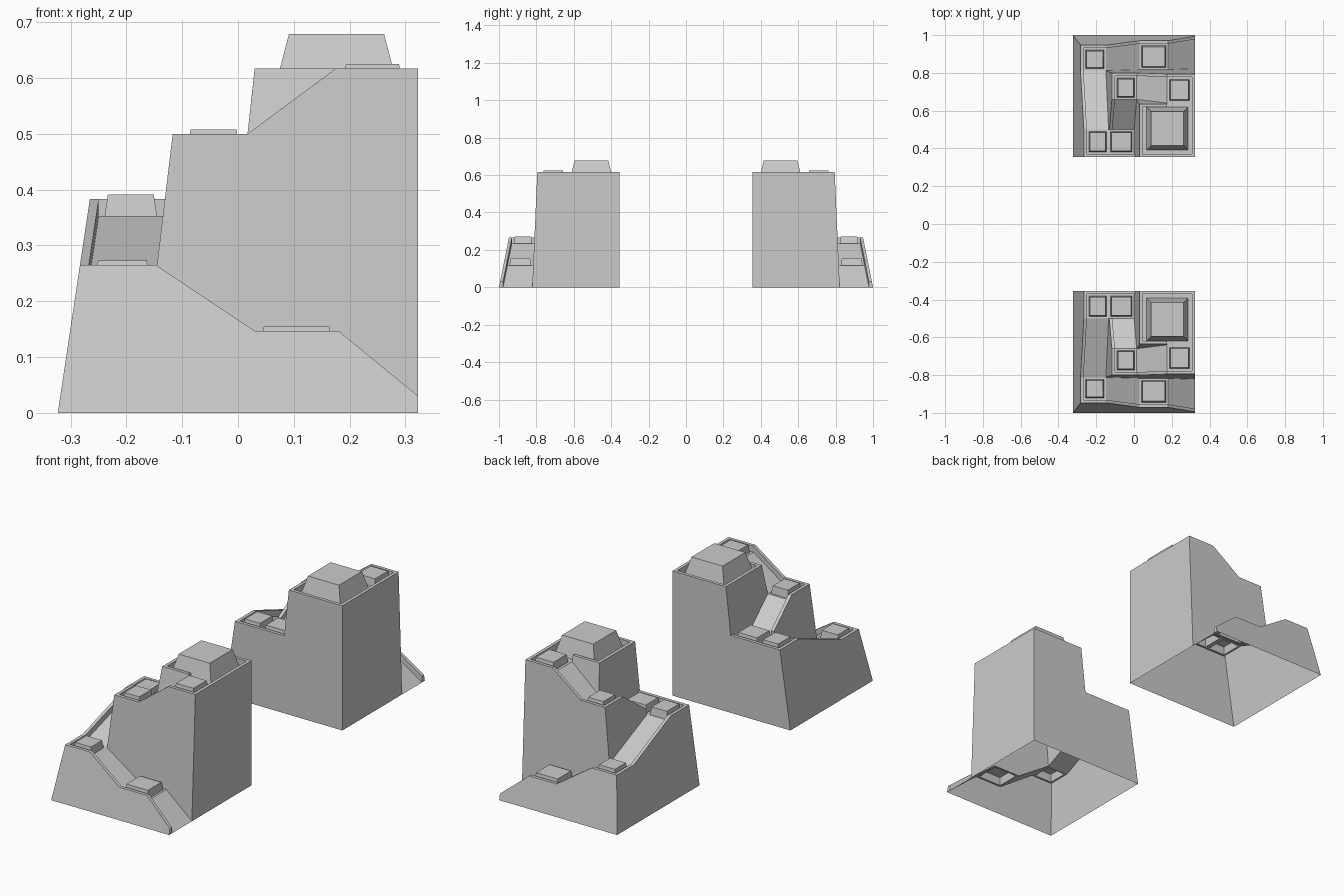
import bpy, bmesh
from mathutils import Vector as V

if "Cube" in bpy.data.objects:
    bpy.data.objects.remove(bpy.data.objects["Cube"])

R = 0.323        # half width
BACK = -0.355    # vertical face towards the middle
W, D = 0.016, 0.03   # rim width, depth of the path below the rim

# sloping wall planes as functions of height
front1 = lambda z: -1 + 0.2 * z
left1 = lambda z: -R + 0.15 * z
front2 = lambda z: -0.822 + 0.044 * z
left2 = lambda z: -0.177 + 0.12 * z
left3 = lambda z: -0.038 + 0.11 * z

bm = None


def face(pts, out):
    """Polygon turned so that it faces the given direction."""
    f = bm.faces.new([bm.verts.new(p) for p in pts])
    f.normal_update()
    if f.normal.dot(V(out)) < 0:
        f.normal_flip()
    return f


def cell(pts, inset=0.015, taper=0.008, height=0.038):
    """Level floor panel with a raised tapered pad in its middle."""
    f = face(pts, (0, 0, 1))
    bmesh.ops.inset_individual(bm, faces=[f], thickness=inset, depth=0)
    bmesh.ops.inset_individual(bm, faces=[f], thickness=taper, depth=height)


def rect(x0, x1, y0, y1, z):
    return [(x0, y0, z), (x1, y0, z), (x1, y1, z), (x0, y1, z)]


def rim(outer, offs):
    """Flat rim with a vertical inner side; returns the floor edge."""
    outer = [V(p) for p in outer]
    offs = [V((a * W, b * W, 0)) for a, b in offs]
    inner = [p + o for p, o in zip(outer, offs)]
    floor = [p - V((0, 0, D)) for p in inner]
    for i in range(len(outer) - 1):
        face([outer[i], outer[i + 1], inner[i + 1], inner[i]], (0, 0, 1))
        face([inner[i], inner[i + 1], floor[i + 1], floor[i]], offs[i] + offs[i + 1])
    return floor


def finish(name):
    me = bpy.data.meshes.new(name)
    bmesh.ops.remove_doubles(bm, verts=bm.verts, dist=0.0002)
    bm.to_mesh(me)
    bm.free()
    ob = bpy.data.objects.new(name, me)
    bpy.context.collection.objects.link(ob)
    m = ob.modifiers.new("twin", 'MIRROR')
    m.use_axis = (False, True, False)
    m.use_mirror_merge = False


# Lower tier: sloped outer walls, open underneath
bm = bmesh.new()
fr = [(x, front1(z), z) for x, z in
      ((R, .03), (.18, .147), (.03, .147), (-.147, .265), (left1(.265), .265))]
lf = [fr[-1]] + [(left1(z), y, z) for y, z in ((-.812, .265), (-.5, .383), (BACK, .383))]
back_end = (left3(.383), BACK, .383)
face(fr + [(-R, -1, 0), (R, -1, 0)], (0, -1, 0))
face(lf + [(-R, BACK, 0), (-R, -1, 0)], (-1, 0, 0))
face([(-R, BACK, 0), lf[-1], back_end, (left3(.617), BACK, .617),
      (R, BACK, .617), (R, BACK, 0)], (0, 1, 0))
face([(R, front2(0), 0), (R, front2(.617), .617), (R, BACK, .617), (R, BACK, 0)], (1, 0, 0))
finish("base_walls")

# Lower path: two ramps in front, one on the left, landings with pads
bm = bmesh.new()
a = rim(fr + lf[1:] + [back_end],
        [(0, 1)] * 4 + [(1, 1), (1, 0), (1, 0), (1, -1), (0, -1)])
face([fr[0], (R, -1, 0), a[0], (R, a[0].y, .03)], (1, 0, 0))
inn = [V((p.x, front2(p.z), p.z)) for p in a[:4]]
corner = V((left2(.235), front2(.235), .235))
inn[3] = corner
face([a[0], a[1], inn[1], inn[0]], (0, 0, 1))
cell([a[1], a[2], inn[2], inn[1]])
face([a[2], a[3], inn[3], inn[2]], (0, 0, 1))
cell([a[3], a[4], a[5], corner])
ramp_end = V((left2(.353), -.5, .353))
face([a[5], a[6], ramp_end, corner], (0, 0, 1))
cell(rect(a[6].x, ramp_end.x, -.5, BACK - W, .353))
cell(rect(ramp_end.x, left3(.353), -.5, BACK - W, .353))
finish("lower_path")

# Upper tier: rim runs up the second ramp, along the front and round the top
bm = bmesh.new()
top = [(left2(.383), -.5, .383), (left2(.5), -.66, .5), (left2(.5), front2(.5), .5),
       (left3(.5), front2(.5), .5), (.175, front2(.617), .617), (R, front2(.617), .617),
       (R, BACK, .617), (.03, BACK, .617), (.03, -.635, .617), (.175, -.635, .617)]
b = rim(top, [(1, 0), (1, 0), (1, 1), (0, 1), (0, 1), (-1, 1), (-1, -1), (1, -1), (1, 1), (0, 1)])
up = V((0, 0, D))
face([top[0], b[0] + up, b[0], ramp_end], (0, 1, 0))
face([top[9], b[9] + up, b[9], (.175, -.64, .587)], (1, 0, 0))
face(top[:3] + [corner, ramp_end], (-1, 0, 0))
face(top[2:6] + inn, (0, -1, 0))
foot = V((left3(.47), -.66, .47))
turn = V((left3(.353), -.5, .353))
face([top[7], top[8], foot, turn, (left3(.353), BACK, .353)], (-1, 0, 0))
face([top[8], top[9], (.175, -.64, .587), foot], (0, -1, 0))
finish("upper_walls")

# Upper path: two ramps, a landing and the summit with its large block
bm = bmesh.new()
face([b[0], turn, foot, b[1]], (0, 0, 1))
cell([b[1], b[2], (foot.x, b[2].y, .47), foot])
face([(foot.x, b[2].y, .47), b[4], (.175, -.64, .587), foot], (0, 0, 1))
cell(rect(.175, R - W, b[4].y, -.64, .587), 0.018)
cell(rect(.03 + W, R - W, -.64, BACK - W, .587), 0.03, 0.034, 0.092)
finish("upper_path")
